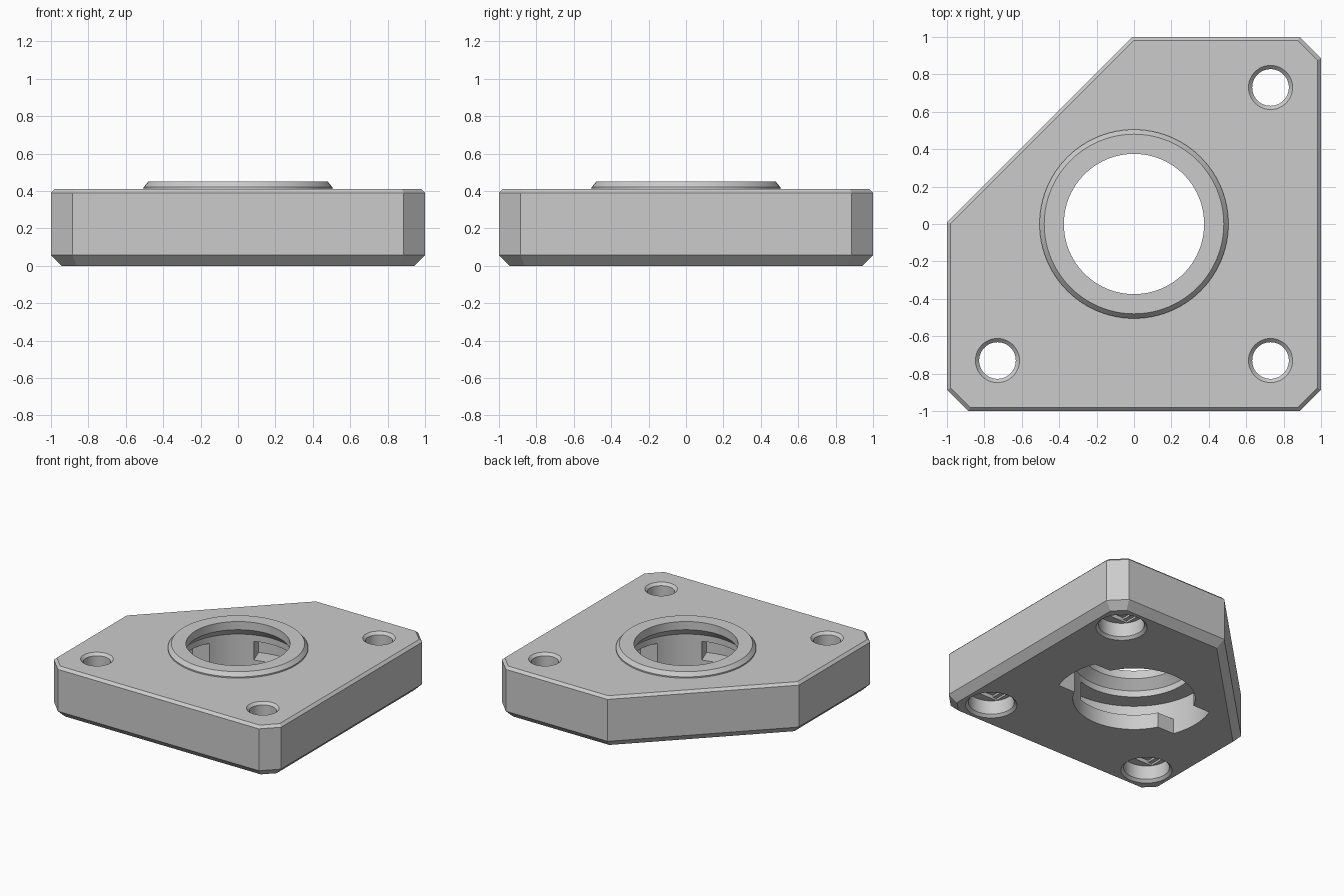
import bpy, bmesh
from math import sin, cos, pi, radians, asin

cube = bpy.data.objects.get("Cube")
if cube:
    bpy.data.objects.remove(cube)

grey = bpy.data.materials.new("plain_grey")
grey.use_nodes = True
GREY = (0.6, 0.6, 0.6, 1)
grey.diffuse_color = GREY
grey.node_tree.nodes["Principled BSDF"].inputs["Base Color"].default_value = GREY


def add_object(name, bm):
    bmesh.ops.recalc_face_normals(bm, faces=bm.faces)
    mesh = bpy.data.meshes.new(name)
    bm.to_mesh(mesh)
    bm.free()
    mesh.materials.append(grey)
    obj = bpy.data.objects.new(name, mesh)
    bpy.context.collection.objects.link(obj)
    return obj


def prism(points, z0, z1):
    bm = bmesh.new()
    base = bm.faces.new([bm.verts.new((x, y, z0)) for x, y in points])
    top = bmesh.ops.extrude_face_region(bm, geom=[base])["geom"]
    for v in top:
        if isinstance(v, bmesh.types.BMVert):
            v.co.z = z1
    return bm


def turned(profile, cx=0, cy=0, steps=96):
    """Solid of revolution from (radius, z) points, capped at both ends."""
    bm = bmesh.new()
    rings = [[bm.verts.new((cx + r * cos(2 * pi * i / steps), cy + r * sin(2 * pi * i / steps), z))
              for i in range(steps)] for r, z in profile]
    for a, b in zip(rings, rings[1:]):
        for i in range(steps):
            j = (i + 1) % steps
            bm.faces.new((a[i], a[j], b[j], b[i]))
    bm.faces.new(rings[0])
    bm.faces.new(rings[-1])
    return bm


def arc(r, a0, a1, steps=32):
    return [(r * cos(a0 + (a1 - a0) * i / steps), r * sin(a0 + (a1 - a0) * i / steps))
            for i in range(steps + 1)]


def combine(target, bm, operation="DIFFERENCE"):
    tool = add_object("cutter", bm)
    tool.hide_render = True
    mod = target.modifiers.new("combine", "BOOLEAN")
    mod.operation, mod.solver, mod.object = operation, "EXACT", tool
    bpy.context.view_layer.objects.active = target
    bpy.ops.object.modifier_apply(modifier=mod.name)
    bpy.data.objects.remove(tool)


# Plate with one large cut corner, three small ones, and chamfered rims
HEIGHT, C = 0.41, 0.885
outline = [(-C, -1), (C, -1), (1, -C), (1, C), (C, 1), (-0.01, 1), (-1, 0.01), (-1, -C)]
bm = prism(outline, 0, HEIGHT)
for z, size in ((HEIGHT, 0.02), (0, 0.057)):
    rim = [e for e in bm.edges if all(abs(v.co.z - z) < 1e-4 for v in e.verts)]
    bmesh.ops.bevel(bm, geom=rim, offset=size, offset_type="OFFSET", segments=1, affect="EDGES")
plate = add_object("mounting_plate", bm)

# Raised collar
combine(plate, turned([(0.505, 0.3), (0.505, 0.42), (0.48, 0.45)]), "UNION")

# Central bore, narrowing through a cone to the collar opening
combine(plate, turned([(0.44, -0.1), (0.44, 0.32), (0.375, 0.385), (0.375, 0.6)]))

# Bayonet entry slots and the quarter-turn channels behind the lower lip
OUTER, HALF, LIP, CEILING = 0.575, 0.2, 0.12, 0.27
for turn in (0, pi):
    s = 1 if turn == 0 else -1
    edge = asin(HALF / OUTER)
    slot = [(0, -s * HALF)] + arc(OUTER, turn - edge, turn + edge) + [(0, s * HALF)]
    combine(plate, prism(slot, -0.1, CEILING))
    channel = [(0, 0)] + arc(OUTER, turn, turn + radians(110))
    combine(plate, prism(channel, LIP, CEILING))

# Screw holes: chamfered top, counterbore below with stepped bridging recesses
for x, y in ((-0.73, -0.73), (0.73, -0.73), (0.73, 0.73)):
    r, big, deep, step = 0.098, 0.165, 0.13, 0.015
    combine(plate, turned([(r, 0.05), (r, HEIGHT - 0.02), (r + 0.04, HEIGHT + 0.02)], x, y, 48))
    combine(plate, turned([(big + 0.04, -0.02), (big, 0.02), (big, deep)], x, y, 48))
    for half_x, top in ((0.13, deep + step), (r, deep + 2 * step)):
        box = [(x + i * half_x, y + j * r) for i, j in ((-1, -1), (1, -1), (1, 1), (-1, 1))]
        combine(plate, prism(box, 0.08, top))

# Smooth round walls, crisp edges
bpy.ops.object.select_all(action="DESELECT")
plate.select_set(True)
bpy.context.view_layer.objects.active = plate
bpy.ops.object.shade_smooth_by_angle(angle=radians(25))
